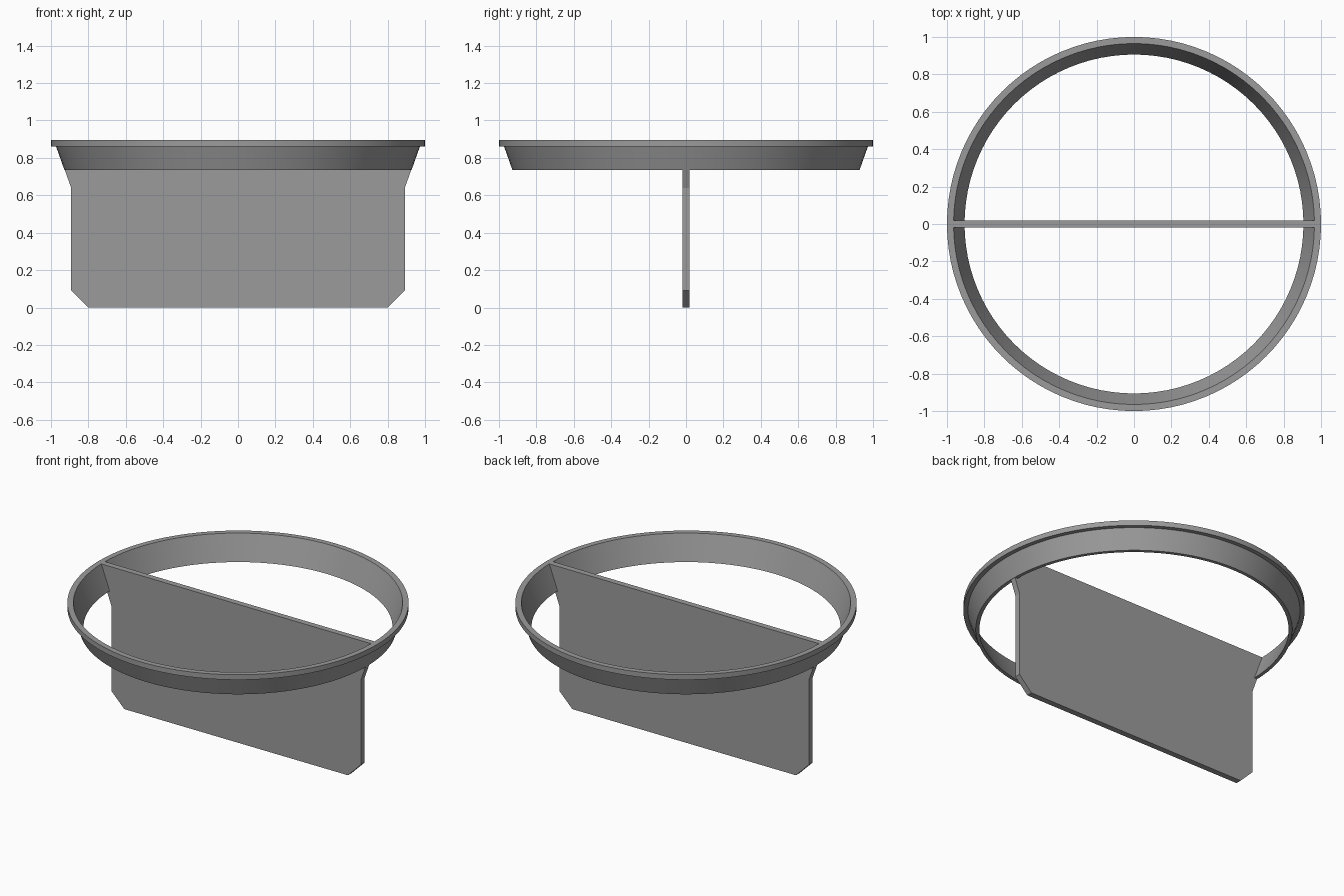
import bpy, bmesh, math

if "Cube" in bpy.data.objects:
    bpy.data.objects.remove(bpy.data.objects["Cube"])

grey = bpy.data.materials.new("plain grey")
grey.diffuse_color = (0.33, 0.33, 0.33, 1.0)
grey.use_nodes = True
grey.node_tree.nodes["Principled BSDF"].inputs["Base Color"].default_value = grey.diffuse_color

SEGMENTS = 96
TOP = 0.895


def make_object(name, bm):
    bmesh.ops.recalc_face_normals(bm, faces=bm.faces)
    mesh = bpy.data.meshes.new(name)
    bm.to_mesh(mesh)
    bm.free()
    mesh.materials.append(grey)
    obj = bpy.data.objects.new(name, mesh)
    bpy.context.collection.objects.link(obj)
    return obj


# Tapered ring with a flat lip, turned from its cross-section (radius, height)
profile = [(0.965, TOP), (1.0, TOP), (1.0, 0.862), (0.973, 0.862),
           (0.928, 0.735), (0.906, 0.735)]
bm = bmesh.new()
loops = []
for i in range(SEGMENTS):
    a = 2 * math.pi * i / SEGMENTS
    loops.append([bm.verts.new((r * math.cos(a), r * math.sin(a), z))
                  for r, z in profile])
n = len(profile)
for i in range(SEGMENTS):
    p, q = loops[i], loops[(i + 1) % SEGMENTS]
    for j in range(n):
        k = (j + 1) % n
        bm.faces.new((p[j], q[j], q[k], p[k]))
ring = make_object("tapered_ring", bm)
bpy.context.view_layer.objects.active = ring
ring.select_set(True)
bpy.ops.object.shade_smooth_by_angle(angle=math.radians(15))

# Upright divider plate with chamfered lower corners, mirrored half outline
half = [(0.80, 0.0), (0.892, 0.092), (0.892, 0.64), (0.926, 0.735),
        (0.966, 0.855), (0.966, TOP)]
outline = half + [(-x, z) for x, z in reversed(half)]
THICKNESS = 0.038
bm = bmesh.new()
face = bm.faces.new([bm.verts.new((x, -THICKNESS / 2, z)) for x, z in outline])
side = bmesh.ops.extrude_face_region(bm, geom=[face])
moved = [v for v in side["geom"] if isinstance(v, bmesh.types.BMVert)]
bmesh.ops.translate(bm, vec=(0, THICKNESS, 0), verts=moved)
# Keep the starting face so the plate is closed on both sides
if not any(all(abs(v.co.y + THICKNESS / 2) < 1e-6 for v in f.verts) for f in bm.faces):
    bm.faces.new([v for v in bm.verts if v.co.y < 0])
make_object("divider_plate", bm)
